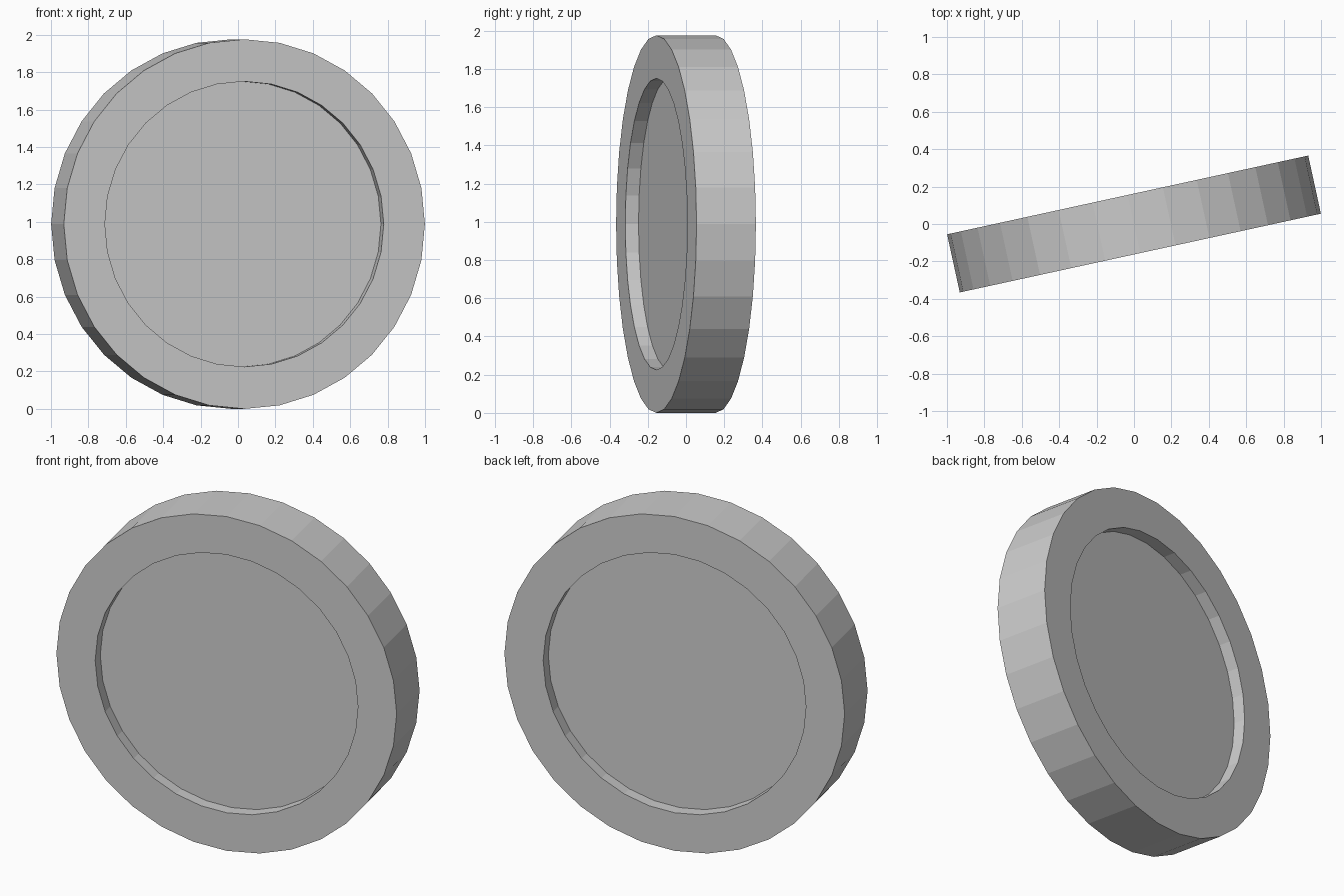
import bpy, bmesh
from math import sin, cos, pi, radians

if "Cube" in bpy.data.objects:
    bpy.data.objects.remove(bpy.data.objects["Cube"])

SIDES = 32
R, R_IN = 0.988, 0.763      # outer rim and recess radius
HALF, FLOOR = 0.159, 0.088  # half thickness, half thickness at recessed floor
TURN = radians(12.3)

# half-section of the wheel: (radius, position along axis)
profile = [(R_IN, -FLOOR), (R_IN, -HALF), (R, -HALF),
           (R, HALF), (R_IN, HALF), (R_IN, FLOOR)]

bm = bmesh.new()
rings = [[bm.verts.new((r * sin(2 * pi * i / SIDES), y, r * cos(2 * pi * i / SIDES)))
          for i in range(SIDES)] for r, y in profile]

# recess walls, rim faces and tread
for a, b in zip(rings, rings[1:]):
    for i in range(SIDES):
        j = (i + 1) % SIDES
        bm.faces.new((a[i], a[j], b[j], b[i]))

# recessed floors, front and back
bm.faces.new(rings[0])
bm.faces.new(rings[-1])
bmesh.ops.recalc_face_normals(bm, faces=bm.faces)

mesh = bpy.data.meshes.new("recessed_disc")
bm.to_mesh(mesh)
bm.free()
disc = bpy.data.objects.new("recessed_disc", mesh)
disc.location.z = R
disc.rotation_euler.z = TURN
bpy.context.collection.objects.link(disc)
